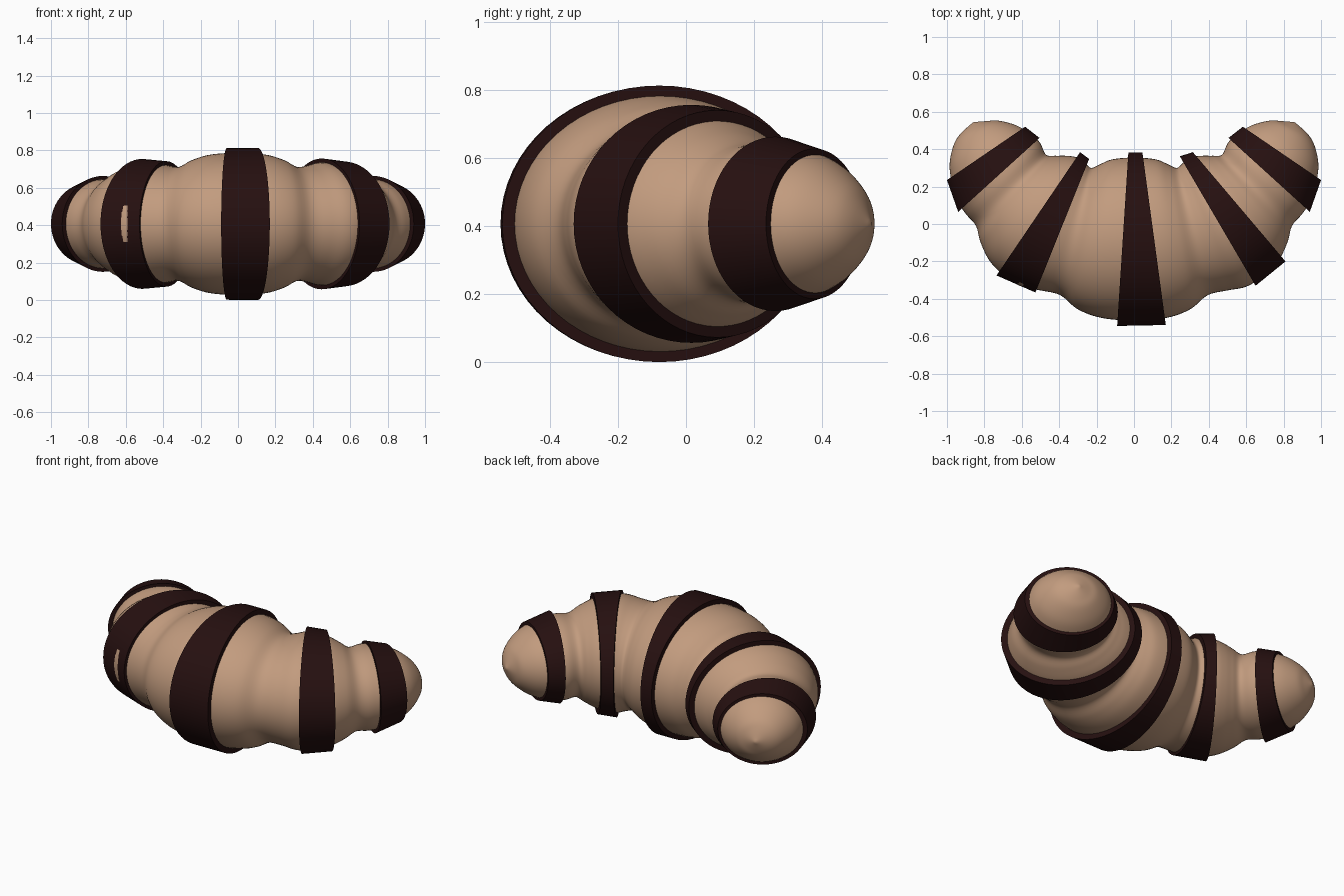
import bpy, bmesh, math
from mathutils import Vector

if "Cube" in bpy.data.objects:
    bpy.data.objects.remove(bpy.data.objects["Cube"], do_unlink=True)

MID_Z = 0.407      # height of the pastry's centre plane
FLATTEN = 0.872    # section height relative to its width
SIDES = 64


def material(name, rgb):
    mat = bpy.data.materials.new(name)
    mat.use_nodes = True
    mat.diffuse_color = (*rgb, 1)
    bsdf = next(n for n in mat.node_tree.nodes if n.type == 'BSDF_PRINCIPLED')
    bsdf.inputs["Base Color"].default_value = (*rgb, 1)
    return mat


dough = material("baked dough", (0.54, 0.33, 0.21))
chocolate = material("dark chocolate", (0.019, 0.005, 0.005))


def ring(bm, section):
    """Upright ellipse spanning an outer and an inner plan point."""
    ox, oy, ix, iy = section
    outer, inner = Vector((ox, oy, MID_Z)), Vector((ix, iy, MID_Z))
    mid, arm = (outer + inner) / 2, (outer - inner) / 2
    up = Vector((0, 0, arm.length * FLATTEN))
    angles = [math.tau * i / SIDES for i in range(SIDES)]
    return [bm.verts.new(mid + arm * math.cos(a) + up * math.sin(a)) for a in angles]


def loft(name, sections, mat):
    bm = bmesh.new()
    rings = [ring(bm, s) for s in sections]
    for a, b in zip(rings, rings[1:]):
        for i in range(SIDES):
            j = (i + 1) % SIDES
            bm.faces.new((a[i], a[j], b[j], b[i]))
    bm.faces.new(rings[0])
    bm.faces.new(rings[-1])
    bmesh.ops.recalc_face_normals(bm, faces=bm.faces)
    mesh = bpy.data.meshes.new(name)
    bm.to_mesh(mesh)
    bm.free()
    mesh.materials.append(mat)
    obj = bpy.data.objects.new(name, mesh)
    bpy.context.collection.objects.link(obj)
    bpy.ops.object.select_all(action='DESELECT')
    obj.select_set(True)
    bpy.context.view_layer.objects.active = obj
    bpy.ops.object.shade_smooth_by_angle(angle=math.radians(40))
    return obj


def mirrored(section):
    ox, oy, ix, iy = section
    return (-ox, oy, -ix, iy)


def smooth_path(points, steps=5):
    """Catmull-Rom interpolation through the control sections."""
    result = []
    for k in range(len(points) - 1):
        p0, p1 = points[max(k - 1, 0)], points[k]
        p2, p3 = points[k + 1], points[min(k + 2, len(points) - 1)]
        for s in range(steps):
            t = s / steps
            result.append(tuple(
                0.5 * (2 * b + (c - a) * t + (2 * a - 5 * b + 4 * c - d) * t * t
                       + (3 * b - a - 3 * c + d) * t ** 3)
                for a, b, c, d in zip(p0, p1, p2, p3)))
    return result + [points[-1]]


# Curved, bulging body: outer x, y and inner x, y from the middle to one tip
half = [
    (0, -.515, 0, .355), (.12, -.51, .07, .352), (.22, -.49, .13, .342),
    (.31, -.45, .18, .32), (.395, -.38, .225, .30), (.50, -.355, .25, .315),
    (.60, -.335, .28, .345), (.69, -.28, .32, .36), (.77, -.20, .37, .365),
    (.82, -.10, .42, .365), (.845, -.01, .47, .37), (.90, .055, .50, .43),
    (.955, .14, .54, .475), (.98, .25, .585, .505), (.985, .33, .65, .535),
    (.965, .42, .73, .553), (.93, .48, .79, .55), (.865, .54, .855, .545),
]
body = [mirrored(s) for s in reversed(half[1:])] + half
loft("croissant_body", smooth_path(body), dough)

# Chocolate bands: each a wedge-shaped ring between two sections
end_band = [(.94, .065, .505, .46), (1.0, .235, .582, .52)]
bands = {
    "middle_band": [(-.09, -.545, -.03, .383), (.17, -.54, .045, .383)],
    "left_band": [(.65, -.33, .245, .362), (.81, -.20, .315, .384)],
    "right_band": [(-.735, -.275, -.288, .384), (-.527, -.366, -.24, .348)],
    "left_end_band": end_band,
    "right_end_band": [mirrored(s) for s in end_band],
}
for name, sections in bands.items():
    loft(name, sections, chocolate)
